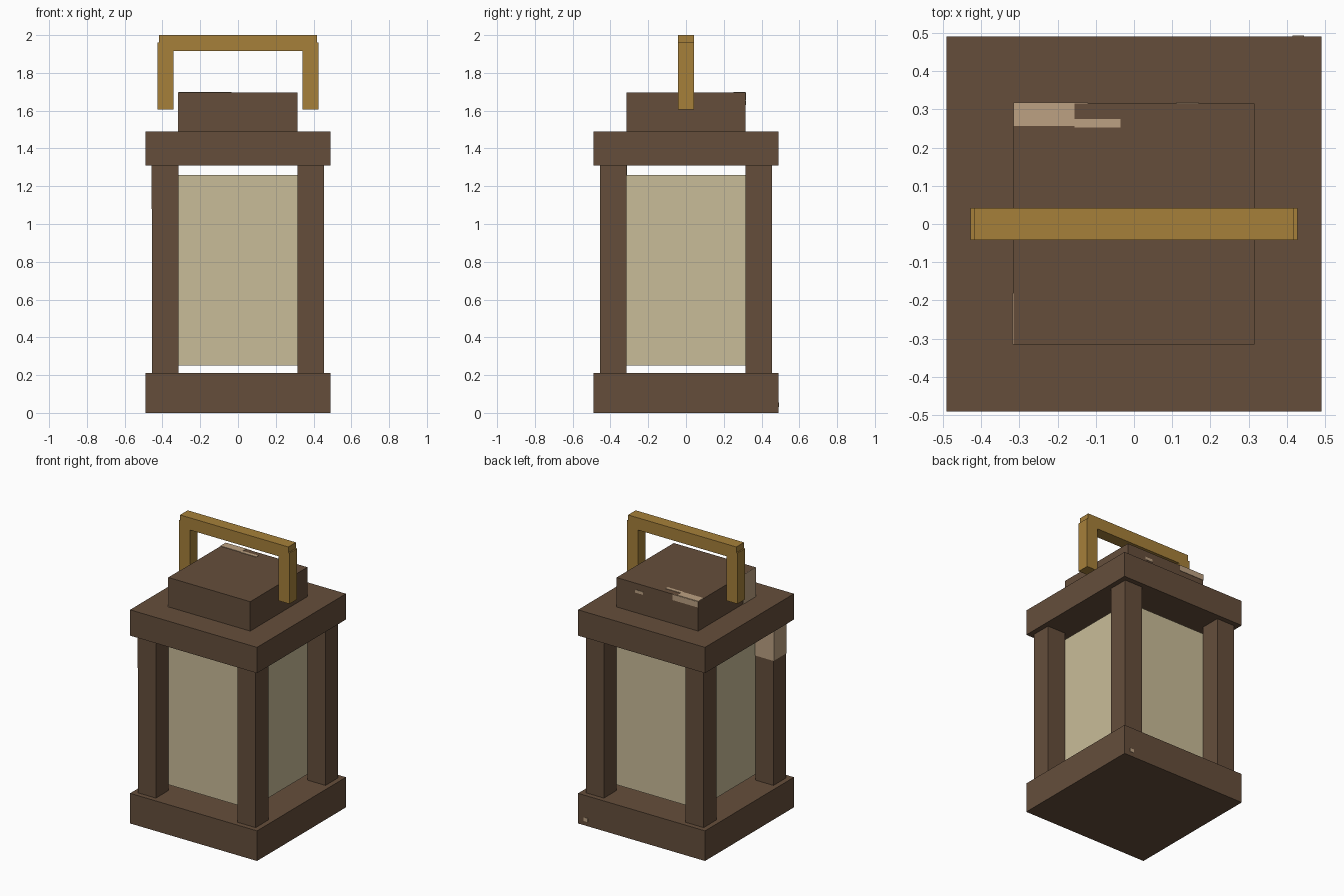
import bpy

default = bpy.data.objects.get("Cube")
if default:
    bpy.data.objects.remove(default, do_unlink=True)


def material(name, rgb):
    m = bpy.data.materials.new(name)
    m.use_nodes = True
    m.diffuse_color = (*rgb, 1)
    m.node_tree.nodes["Principled BSDF"].inputs["Base Color"].default_value = (*rgb, 1)
    return m


wood = material("dark_wood", (0.130, 0.076, 0.044))
brass = material("brass", (0.381, 0.216, 0.042))
paper = material("cream_pane", (0.584, 0.503, 0.314))
worn = material("worn_wood", (0.503, 0.356, 0.223))


def box(name, mat, x, y, z):
    """Box spanning the given (low, high) ranges."""
    spans = (x, y, z)
    bpy.ops.mesh.primitive_cube_add(size=1, location=[(a + b) / 2 for a, b in spans])
    ob = bpy.context.object
    ob.name = name
    ob.scale = [b - a for a, b in spans]
    bpy.ops.object.transform_apply(location=False, rotation=False, scale=True)
    ob.data.materials.append(mat)
    return ob


def block(name, mat, half, z):
    """Square block centred on the vertical axis."""
    return box(name, mat, (-half, half), (-half, half), z)


# Body
SLAB, CAP, POST = 0.49, 0.315, 0.455
block("base", wood, SLAB, (0, 0.21))
block("roof", wood, SLAB, (1.31, 1.49))
block("roof_cap", wood, CAP, (1.49, 1.695))
block("pane_box", paper, CAP, (0.25, 1.26))

# Corner posts
for side_x, x in (("right", (-POST, -CAP)), ("left", (CAP, POST))):
    for side_y, y in (("front", (-POST, -CAP)), ("back", (CAP, POST))):
        box(f"{side_y}_{side_x}_post", wood, x, y, (0.21, 1.31))

# Handle
GRIP = (-0.042, 0.042)
box("handle_bar", brass, (-0.418, 0.418), GRIP, (1.915, 2.0))
for side, x in (("right", (-0.427, -0.341)), ("left", (0.341, 0.427))):
    box(f"{side}_handle_leg", brass, x, GRIP, (1.605, 1.96))

# Worn patches as thin plates
T = 0.003
box("cap_top_wear", worn, (-CAP, -0.155), (0.256, CAP), (1.695, 1.695 + T))
box("cap_top_wear_tail", worn, (-0.155, -0.035), (0.252, 0.275), (1.695, 1.695 + T))
box("cap_back_wear", worn, (-CAP, -0.12), (CAP, CAP + T), (1.655, 1.695))
box("cap_back_chip", worn, (0.11, 0.17), (CAP, CAP + T), (1.63, 1.65))
box("cap_side_wear", worn, (-CAP - T, -CAP), (-CAP, -0.18), (1.49, 1.695))
box("post_side_wear", worn, (-POST - T, -POST), (-POST, -CAP), (1.08, 1.31))
box("post_back_wear", worn, (-POST, -CAP), (-CAP, -CAP + T), (1.08, 1.31))
box("base_back_chip", worn, (0.415, 0.445), (SLAB, SLAB + T), (0.03, 0.055))
